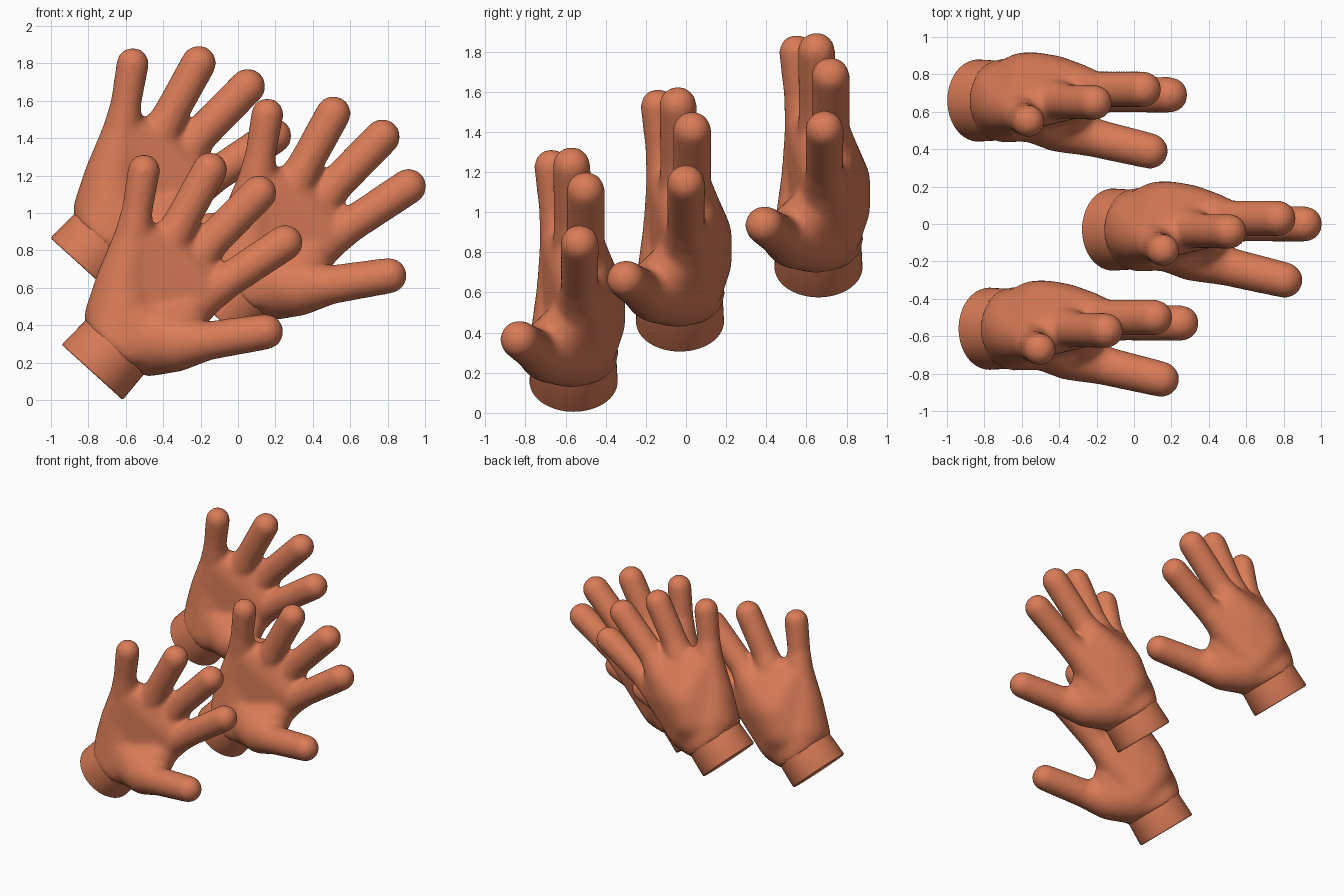
import bpy, bmesh
from mathutils import Vector, Matrix

cube = bpy.data.objects.get("Cube")
if cube:
    bpy.data.objects.remove(cube, do_unlink=True)

# One warm skin colour
skin = bpy.data.materials.new("terracotta_skin")
skin.use_nodes = True
skin.diffuse_color = (0.70, 0.20, 0.095, 1)
skin.node_tree.nodes["Principled BSDF"].inputs["Base Color"].default_value = skin.diffuse_color

# Unit ball points used to build every rounded form
ball_bm = bmesh.new()
bmesh.ops.create_icosphere(ball_bm, subdivisions=3, radius=1)
BALL = [v.co.copy() for v in ball_bm.verts]
ball_bm.free()

# Forearm direction and the middle of the cuff's bottom
AXIS = Vector((0.67, 0, 0.74)).normalized()
CUFF_BASE = Vector((-0.78, -0.56, 0.148))
CUFF_TOP = CUFF_BASE + AXIS * 0.165


def hull(bm, *balls):
    """Wrap a tight convex skin around balls given as (x, y, z, radius)."""
    verts = [bm.verts.new(Vector(b[:3]) + p * b[3]) for b in balls for p in BALL]
    res = bmesh.ops.convex_hull(bm, input=verts)
    loose = {g for key in ("geom_interior", "geom_unused") for g in res[key]
             if isinstance(g, bmesh.types.BMVert)}
    bmesh.ops.delete(bm, geom=list(loose), context='VERTS')


def chain(bm, *balls):
    """Tapered limb running through the balls."""
    for a, b in zip(balls, balls[1:]):
        hull(bm, a, b)


def finish(bm, name):
    bmesh.ops.recalc_face_normals(bm, faces=bm.faces)
    mesh = bpy.data.meshes.new(name)
    bm.to_mesh(mesh)
    bm.free()
    mesh.materials.append(skin)
    mesh.shade_smooth()
    return mesh


# Knuckles, little finger to index finger
pinky = (-0.56, -0.62, 0.86, 0.108)
ring = (-0.38, -0.55, 0.81, 0.115)
middle = (-0.25, -0.485, 0.73, 0.125)
index = (-0.17, -0.52, 0.57, 0.115)

# Wrist, heel of the palm and ball of the thumb
wrist = (-0.645, -0.56, 0.295, 0.225)
heel_outer = (-0.615, -0.56, 0.43, 0.21)
heel_inner = (-0.48, -0.57, 0.335, 0.21)
thenar = (-0.34, -0.68, 0.305, 0.157)
thumb_base = (-0.17, -0.755, 0.315, 0.105)

bm = bmesh.new()
hull(bm, (-0.60, -0.52, 0.42, 0.18), (-0.48, -0.52, 0.34, 0.18),
     (-0.52, -0.50, 0.46, 0.20), (-0.47, -0.49, 0.58, 0.19), (-0.38, -0.48, 0.60, 0.165),
     pinky, ring, middle, index)
chain(bm, heel_outer, (-0.61, -0.59, 0.62, 0.155), pinky)
hull(bm, wrist, heel_outer, heel_inner)
chain(bm, heel_inner, thenar, thumb_base)
hull(bm, heel_inner, thenar, (-0.27, -0.57, 0.46, 0.12))

# Fingers and thumb
chain(bm, pinky, (-0.54, -0.65, 1.01, 0.083), (-0.503, -0.67, 1.228, 0.088))
chain(bm, ring, (-0.30, -0.565, 0.96, 0.094), (-0.150, -0.57, 1.232, 0.095))
chain(bm, middle, (-0.15, -0.50, 0.84, 0.097), (0.112, -0.50, 1.107, 0.097))
chain(bm, index, (-0.06, -0.53, 0.635, 0.095), (0.252, -0.53, 0.842, 0.097))
chain(bm, thumb_base, (0.147, -0.83, 0.365, 0.097))

# Flatten the heel where it meets the cuff
for v in bm.verts:
    below = (v.co - CUFF_TOP).dot(AXIS)
    if below < 0:
        v.co -= AXIS * below
hand_mesh = finish(bm, "hand")

# Flat-ended cuff, slightly rounded at its rim
bm = bmesh.new()
bmesh.ops.create_cone(bm, cap_ends=True, segments=64, radius1=0.22, radius2=0.212, depth=0.2)
bottom_rim = [e for e in bm.edges if all(v.co.z < 0 for v in e.verts)]
bmesh.ops.bevel(bm, geom=bottom_rim, offset=0.012, segments=3, affect='EDGES', profile=0.5)
place = Matrix.Translation(CUFF_BASE + AXIS * 0.1)
bm.transform(place @ AXIS.to_track_quat('Z', 'Y').to_matrix().to_4x4())
cuff_mesh = finish(bm, "cuff")

# Three matching hands, stepped back in space
for label, offset in (("front", (0, 0, 0)), ("middle", (0.66, 0.53, 0.30)),
                      ("rear", (-0.06, 1.22, 0.57))):
    hand = bpy.data.objects.new(label + "_hand", hand_mesh)
    cuff = bpy.data.objects.new(label + "_cuff", cuff_mesh)
    for ob in (hand, cuff):
        ob.location = offset
        bpy.context.collection.objects.link(ob)

    # Fuse the rounded forms into one soft skin
    fuse = hand.modifiers.new("fuse", 'REMESH')
    fuse.mode = 'VOXEL'
    fuse.voxel_size = 0.014
    fuse.use_smooth_shade = True
    soften = hand.modifiers.new("soften", 'SMOOTH')
    soften.factor = 0.5
    soften.iterations = 20

    bpy.ops.object.select_all(action='DESELECT')
    cuff.select_set(True)
    bpy.context.view_layer.objects.active = cuff
    bpy.ops.object.shade_smooth_by_angle(angle=0.7)
